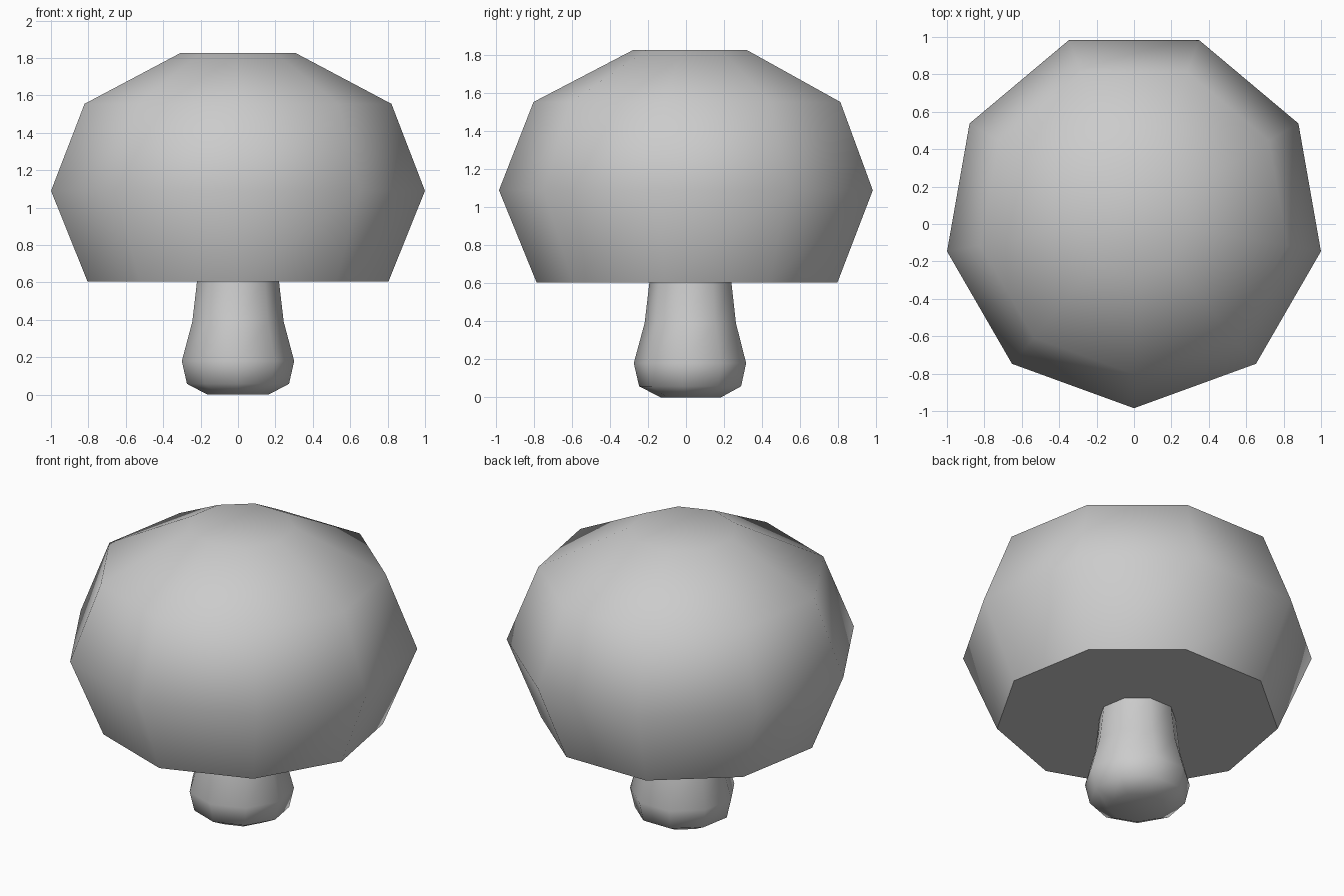
import bpy, bmesh, math

if "Cube" in bpy.data.objects:
    bpy.data.objects.remove(bpy.data.objects["Cube"])

SIDES = 9
CENTRE_Y = 0.03


def lathe(name, profile):
    """Nine-sided turned solid from (radius, z) points, with flat end faces."""
    bm = bmesh.new()
    rings = []
    for r, z in profile:
        ring = []
        for i in range(SIDES):
            a = -math.pi / 2 + 2 * math.pi * i / SIDES
            ring.append(bm.verts.new((r * math.cos(a), CENTRE_Y + r * math.sin(a), z)))
        rings.append(ring)
    for low, high in zip(rings, rings[1:]):
        for i in range(SIDES):
            j = (i + 1) % SIDES
            bm.faces.new((low[i], low[j], high[j], high[i]))
    bm.faces.new(rings[0][::-1])
    bm.faces.new(rings[-1])
    mesh = bpy.data.meshes.new(name)
    bm.to_mesh(mesh)
    bm.free()
    obj = bpy.data.objects.new(name, mesh)
    bpy.context.collection.objects.link(obj)
    # Soft facets, but a crisp rim under the cap
    bpy.ops.object.select_all(action='DESELECT')
    obj.select_set(True)
    bpy.context.view_layer.objects.active = obj
    bpy.ops.object.shade_smooth_by_angle(angle=math.radians(65))
    return obj


# Stem with a bulbous foot
lathe("mushroom_stem", [(0.165, 0.0), (0.277, 0.058), (0.305, 0.18),
                        (0.248, 0.39), (0.222, 0.61)])

# Domed cap with a flat underside
lathe("mushroom_cap", [(0.817, 0.605), (1.015, 1.09), (0.833, 1.555), (0.31, 1.828)])
